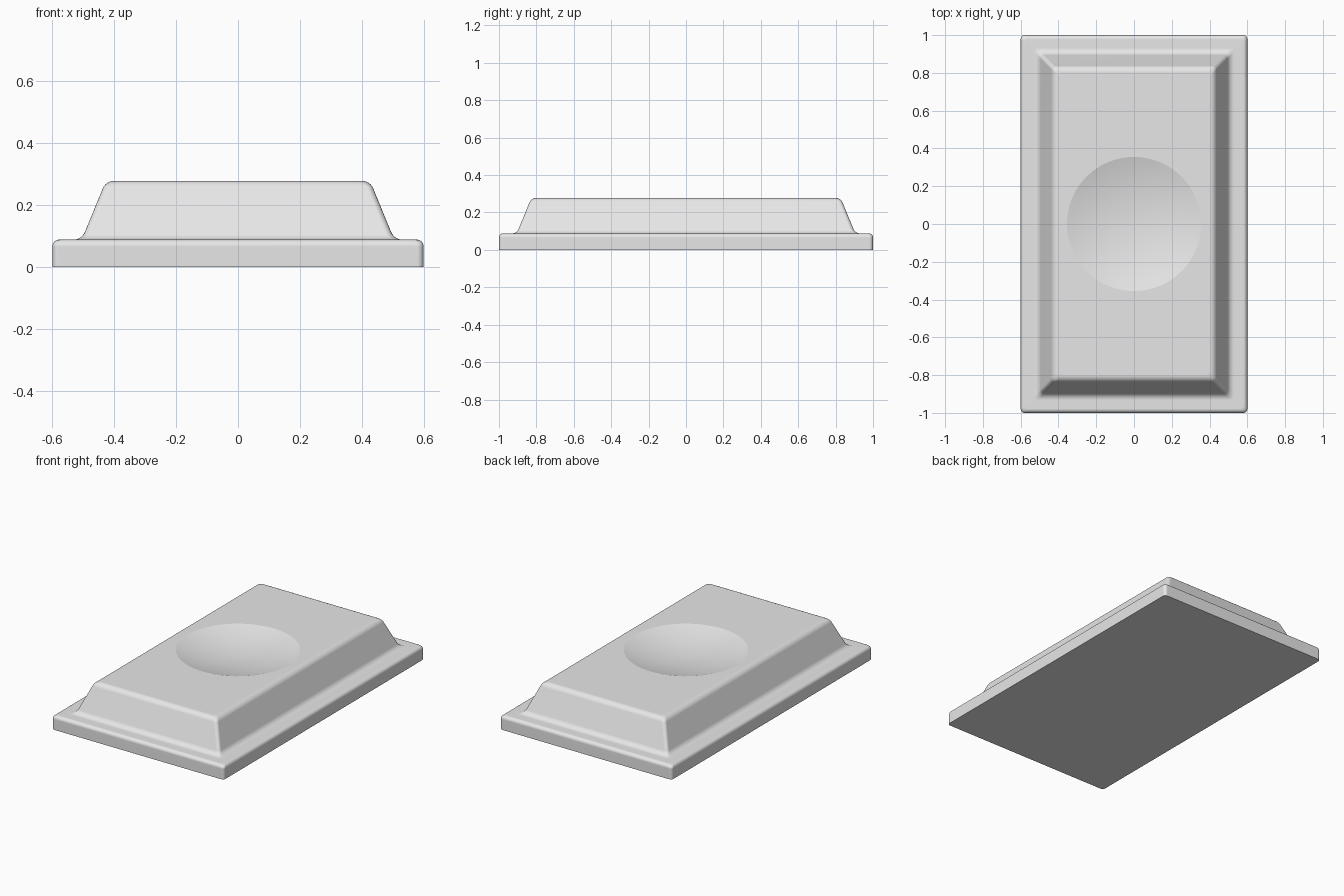
import bpy, bmesh, math
from mathutils import Vector

cube = bpy.data.objects.get("Cube")
if cube:
    bpy.data.objects.remove(cube, do_unlink=True)

HALF_X, HALF_Y = 0.60, 1.0
CORNER, CORNER_STEPS = 0.02, 4
DISH_RADIUS, DISH_DEPTH = 0.355, 0.052
SIDES, DISH_RINGS = 64, 10

grey = bpy.data.materials.new("light_grey")
grey.use_nodes = True
grey.diffuse_color = (0.8, 0.8, 0.8, 1)
grey.node_tree.nodes["Principled BSDF"].inputs["Base Color"].default_value = (0.8, 0.8, 0.8, 1)


def rounded(points, radius, steps=6):
    """Round the inner corners of an open profile with tangent arcs."""
    pts = [Vector(p) for p in points]
    out = [pts[0]]
    for a, p, b in zip(pts, pts[1:], pts[2:]):
        u, v = (a - p).normalized(), (b - p).normalized()
        half = u.angle(v) / 2
        centre = p + (u + v).normalized() * radius / math.sin(half)
        start = p + u * radius / math.tan(half) - centre
        end = p + v * radius / math.tan(half) - centre
        sweep = math.atan2(start.x * end.y - start.y * end.x, start.dot(end))
        for i in range(steps + 1):
            t = sweep * i / steps
            c, s = math.cos(t), math.sin(t)
            out.append(centre + Vector((c * start.x - s * start.y, s * start.x + c * start.y)))
    out.append(pts[-1])
    return out


def rectangle_loop(bm, inset, z):
    """Rectangle with softened corners, drawn in from the outer edge."""
    loop = []
    for k, (sx, sy) in enumerate(((1, 1), (-1, 1), (-1, -1), (1, -1))):
        cx, cy = HALF_X - inset - CORNER, HALF_Y - inset - CORNER
        for i in range(CORNER_STEPS + 1):
            a = math.pi / 2 * (k + i / CORNER_STEPS)
            loop.append(bm.verts.new((sx * cx + CORNER * math.cos(a),
                                      sy * cy + CORNER * math.sin(a), z)))
    return loop


def circle_loop(bm, radius, z):
    return [bm.verts.new((radius * math.cos(math.tau * i / SIDES),
                          radius * math.sin(math.tau * i / SIDES), z)) for i in range(SIDES)]


def skin(bm, lower, upper):
    n = len(lower)
    for i in range(n):
        j = (i + 1) % n
        bm.faces.new((lower[i], lower[j], upper[j], upper[i]))


def loop_edges(bm, loop):
    found = []
    for a, b in zip(loop, loop[1:] + loop[:1]):
        found.append(bm.edges.get((a, b)) or bm.edges.new((a, b)))
    return found


# Section from the bottom edge, over the plinth and up the sloping side
TOP = 0.278
plinth = rounded([(0, 0), (0, 0.088), (0.05, 0.088)], 0.022)[:-1]
slope = rounded([(0.05, 0.088), (0.095, 0.088), (0.173, TOP), (0.21, TOP)], 0.04)[1:-1]

bm = bmesh.new()
loops = [rectangle_loop(bm, p.x, p.y) for p in plinth + slope]
bm.faces.new(list(reversed(loops[0])))
for lower, upper in zip(loops, loops[1:]):
    skin(bm, lower, upper)

# Shallow spherical dish in the top
sphere = (DISH_RADIUS ** 2 + DISH_DEPTH ** 2) / (2 * DISH_DEPTH)
rings = []
for i in range(DISH_RINGS):
    r = DISH_RADIUS * (1 - i / DISH_RINGS)
    rings.append(circle_loop(bm, r, TOP - DISH_DEPTH + sphere - math.sqrt(sphere ** 2 - r ** 2)))
for outer, inner in zip(rings, rings[1:]):
    skin(bm, outer, inner)
bottom = bm.verts.new((0, 0, TOP - DISH_DEPTH))
for a, b in zip(rings[-1], rings[-1][1:] + rings[-1][:1]):
    bm.faces.new((a, b, bottom))

# Flat top between the slope and the dish
rim = loop_edges(bm, rings[0])
bmesh.ops.triangle_fill(bm, use_beauty=True, use_dissolve=False, normal=(0, 0, 1),
                        edges=loop_edges(bm, loops[-1]) + rim)
bmesh.ops.recalc_face_normals(bm, faces=bm.faces)
for e in rim:
    e.smooth = False

mesh = bpy.data.meshes.new("dished_block")
bm.to_mesh(mesh)
bm.free()
mesh.materials.append(grey)
block = bpy.data.objects.new("dished_block", mesh)
bpy.context.collection.objects.link(block)

# Smooth rounded edges with clean flat faces
bpy.ops.object.select_all(action='DESELECT')
block.select_set(True)
bpy.context.view_layer.objects.active = block
bpy.ops.object.shade_smooth_by_angle(angle=math.radians(35), keep_sharp_edges=True)
weighted = block.modifiers.new("flat_faces", 'WEIGHTED_NORMAL')
weighted.keep_sharp = True
